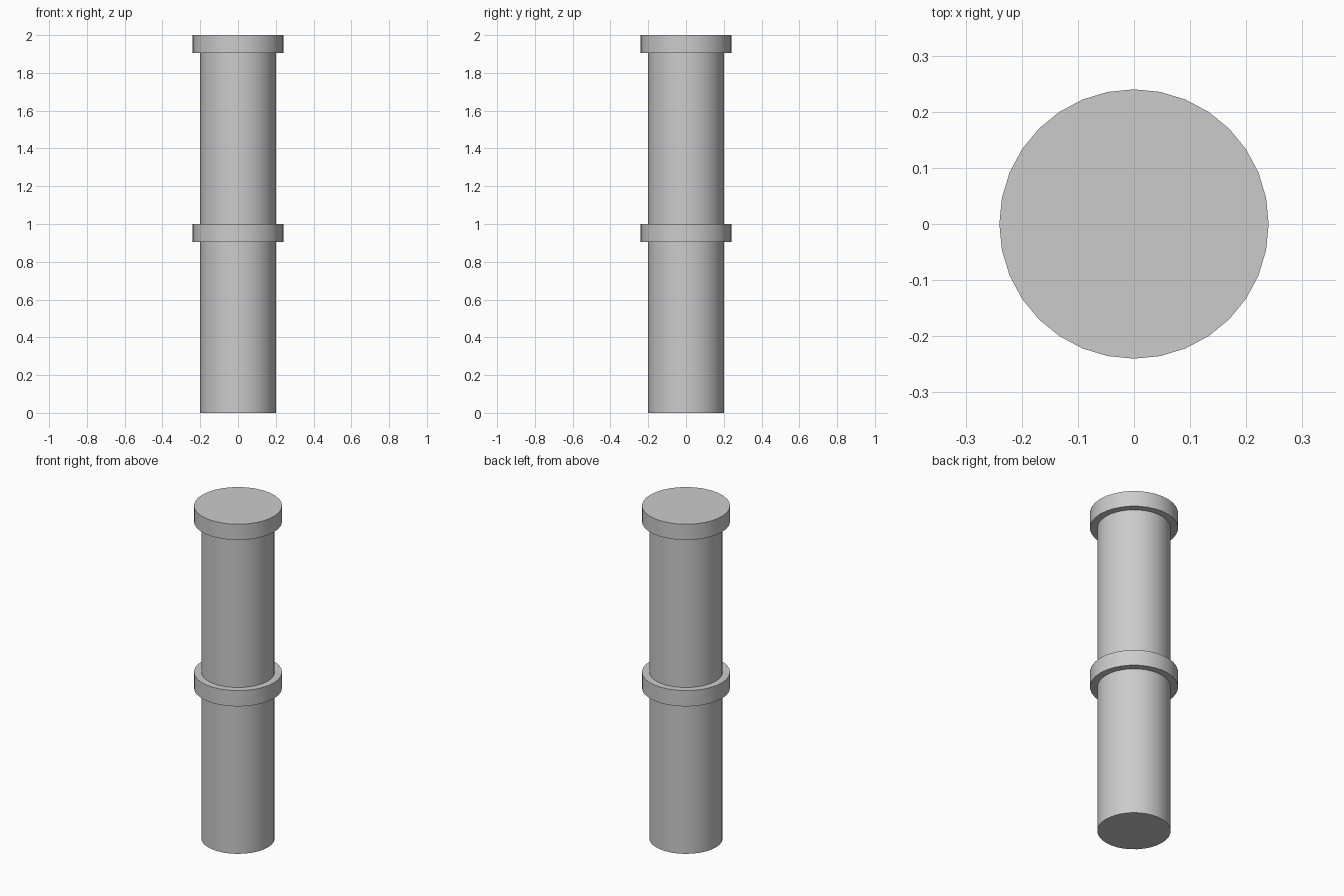
import bpy
import math

if "Cube" in bpy.data.objects:
    bpy.data.objects.remove(bpy.data.objects["Cube"])

SIDES = 32


def cylinder(name, radius, z0, z1):
    bpy.ops.mesh.primitive_cylinder_add(
        vertices=SIDES, radius=radius, depth=z1 - z0,
        location=(0, 0, (z0 + z1) / 2))
    obj = bpy.context.object
    obj.name = name
    bpy.ops.object.shade_smooth_by_angle(angle=math.radians(30))
    return obj


# Two stacked pipe sections, each a shaft topped by a wider collar
COLLAR = 0.095
for label, base in (("lower", 0.0), ("upper", 1.0)):
    top = base + 1.0
    cylinder(label + "_shaft", 0.20, base, top - COLLAR)
    cylinder(label + "_collar", 0.24, top - COLLAR, top)
